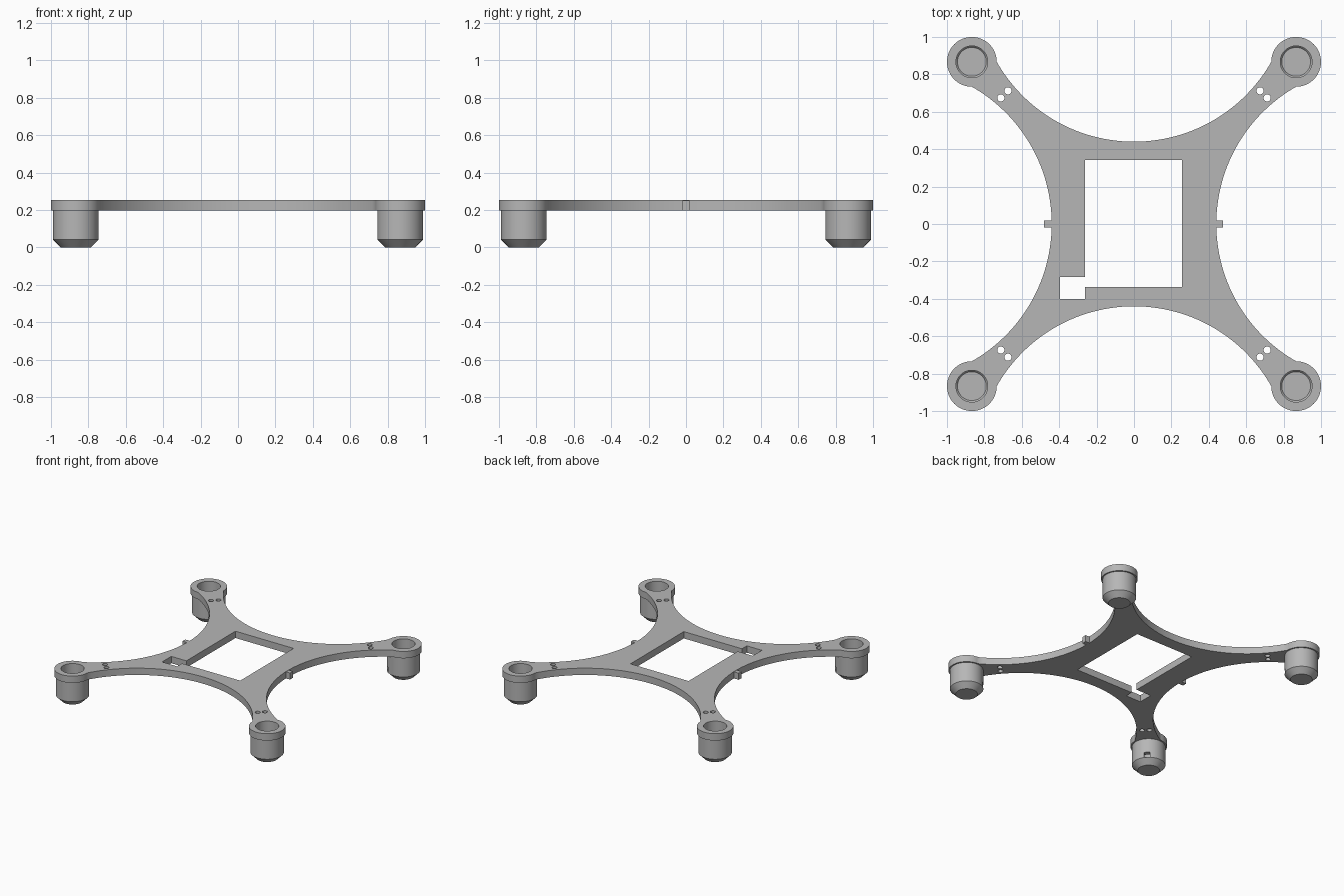
import bpy, bmesh
from math import sin, cos, pi, hypot, atan2, radians
from mathutils import Matrix, Vector

cube = bpy.data.objects.get("Cube")
if cube:
    bpy.data.objects.remove(cube)

PLATE_LOW, PLATE_TOP = 0.198, 0.253
POD, RING_R, BORE_R = 0.867, 0.133, 0.085    # pod centre offset and radii
WAIST = 0.44                                 # nearest edge to the middle

grey = bpy.data.materials.new("light_grey")
grey.use_nodes = True
GREY = (0.47, 0.47, 0.47, 1)
grey.diffuse_color = GREY
grey.node_tree.nodes["Principled BSDF"].inputs["Base Color"].default_value = GREY


def select(obj):
    bpy.ops.object.select_all(action='DESELECT')
    obj.select_set(True)
    bpy.context.view_layer.objects.active = obj


def link(name, data):
    obj = bpy.data.objects.new(name, data)
    bpy.context.collection.objects.link(obj)
    return obj


def finish(obj):
    """Turn into plain mesh, shade and colour."""
    select(obj)
    bpy.ops.object.convert(target='MESH')
    bpy.ops.object.shade_smooth_by_angle(angle=radians(30))
    obj.data.materials.clear()
    obj.data.materials.append(grey)


def arc(cx, cy, r, start, end, n):
    return [(cx + r * cos(start + (end - start) * i / n),
             cy + r * sin(start + (end - start) * i / n)) for i in range(n + 1)]


def turn(points, k):
    """Rotate points by k quarter turns."""
    for _ in range(k):
        points = [(-y, x) for x, y in points]
    return points


def box(name, lo, hi):
    bm = bmesh.new()
    bmesh.ops.create_cube(bm, size=1)
    lo, hi = Vector(lo), Vector(hi)
    bm.transform(Matrix.Translation((lo + hi) / 2) @ Matrix.Diagonal((hi - lo).to_4d()))
    mesh = bpy.data.meshes.new(name)
    bm.to_mesh(mesh)
    bm.free()
    return link(name, mesh)


# Frame plate: round pod ends joined by hollow arcs, filled as a flat curve
half, rise = POD - RING_R, POD - WAIST
sweep_r = (half ** 2 + rise ** 2) / (2 * rise)
sweep_y = WAIST + sweep_r
a = atan2(POD - sweep_y, half)
quarter = arc(POD, POD, RING_R, -pi / 2, pi, 48)
quarter += arc(0, sweep_y, sweep_r, a, -pi - a, 56)[1:-1]
loops = [[p for k in range(4) for p in turn(quarter, k)]]

# Window with a corner notch
loops.append([(-0.262, 0.342), (0.256, 0.342), (0.256, -0.338), (-0.262, -0.338),
              (-0.262, -0.4), (-0.396, -0.4), (-0.396, -0.283), (-0.262, -0.283)])

# Pod bores and paired tie holes in each arm
for k in range(4):
    loops.append(turn(arc(POD, POD, BORE_R, 0, 2 * pi, 48)[:-1], k))
    for x, y in ((0.674, 0.712), (0.712, 0.674)):
        loops.append(turn(arc(x, y, 0.019, 0, 2 * pi, 20)[:-1], k))

curve = bpy.data.curves.new("frame_plate", 'CURVE')
curve.dimensions = '2D'
curve.fill_mode = 'BOTH'
curve.extrude = (PLATE_TOP - PLATE_LOW) / 2
for pts in loops:
    spline = curve.splines.new('POLY')
    spline.points.add(len(pts) - 1)
    for point, (x, y) in zip(spline.points, pts):
        point.co = (x, y, 0, 1)
    spline.use_cyclic_u = True
plate = link("frame_plate", curve)
plate.location.z = (PLATE_LOW + PLATE_TOP) / 2
finish(plate)

# Side tabs
finish(box("left_tab", (0.43, -0.018, PLATE_LOW), (0.476, 0.018, PLATE_TOP - 0.002)))
finish(box("right_tab", (-0.482, -0.018, PLATE_LOW), (-0.43, 0.018, PLATE_TOP - 0.002)))

# Motor cup: lathed hollow profile with a bevelled foot
profile = [(0, 0), (0.08, 0), (0.122, 0.042), (0.122, PLATE_LOW), (BORE_R, PLATE_LOW),
           (BORE_R, 0.03), (0.077, 0.02), (0, 0.02)]
bm = bmesh.new()
verts = [bm.verts.new((r, 0, z)) for r, z in profile]
edges = [bm.edges.new(pair) for pair in zip(verts, verts[1:])]
bmesh.ops.spin(bm, geom=verts + edges, cent=(0, 0, 0), axis=(0, 0, 1),
               angle=2 * pi, steps=48)
bmesh.ops.remove_doubles(bm, verts=bm.verts[:], dist=0.0001)
bmesh.ops.recalc_face_normals(bm, faces=bm.faces[:])
mesh = bpy.data.meshes.new("motor_cup")
bm.to_mesh(mesh)
bm.free()
cup = link("back_left_cup", mesh)

# Wire slot through the cup wall, facing the middle
cutter = box("slot_cutter", (-0.2, -0.022, 0.045), (-0.05, 0.022, 0.085))
cutter.hide_render = True
cut = cup.modifiers.new("slot", 'BOOLEAN')
cut.object = cutter
cut.operation = 'DIFFERENCE'
cut.solver = 'EXACT'
finish(cup)
bpy.data.objects.remove(cutter)

# One cup under each pod
for k, name in enumerate(("back_left_cup", "back_right_cup",
                          "front_right_cup", "front_left_cup")):
    obj = cup if k == 0 else link(name, cup.data)
    x, y = turn([(POD, POD)], k)[0]
    obj.location = (x, y, 0)
    obj.rotation_euler.z = atan2(y, x)
